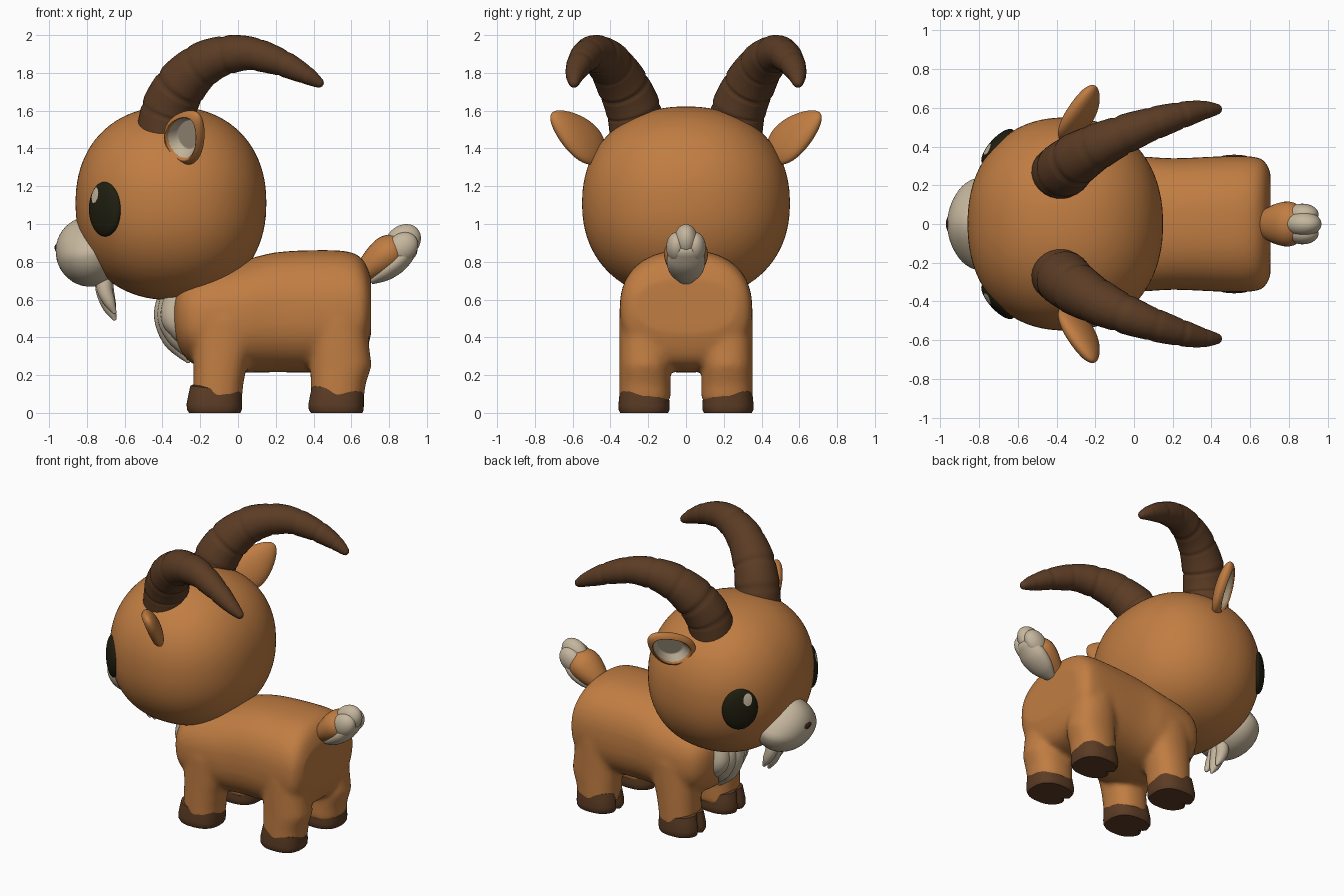
import bpy, bmesh, math
from mathutils import Vector, Matrix

if "Cube" in bpy.data.objects:
    bpy.data.objects.remove(bpy.data.objects["Cube"])


def material(name, rgb):
    m = bpy.data.materials.new(name)
    m.diffuse_color = (*rgb, 1)
    m.use_nodes = True
    m.node_tree.nodes["Principled BSDF"].inputs["Base Color"].default_value = m.diffuse_color
    return m


FUR = material("orange fur", (0.53, 0.205, 0.055))
HORN = material("dark brown horn", (0.105, 0.045, 0.018))
CREAM = material("cream fur", (0.56, 0.47, 0.34))
BLACK = material("eye black", (0.014, 0.013, 0.005))
NOSE = material("nose brown", (0.05, 0.02, 0.012))


def finish(bm, name, mats):
    bmesh.ops.recalc_face_normals(bm, faces=bm.faces)
    me = bpy.data.meshes.new(name)
    bm.to_mesh(me)
    bm.free()
    for m in mats:
        me.materials.append(m)
    me.shade_smooth()
    ob = bpy.data.objects.new(name, me)
    bpy.context.collection.objects.link(ob)
    return ob


def axes(a, b, c):
    return Matrix((a, b, c)).transposed()


def unit(x, y, z):
    return Vector((x, y, z)).normalized()


def blob(name, centre, radii, mat, rot=None, power=2, shape=None, mats=None, rule=None, subdiv=4):
    """Ellipsoid (or superellipsoid), optionally reshaped and coloured in its unit space."""
    bm = bmesh.new()
    bmesh.ops.create_icosphere(bm, subdivisions=subdiv, radius=1)
    if rule:
        for f in bm.faces:
            f.material_index = rule(f.calc_center_median())
    for v in bm.verts:
        p = v.co / sum(abs(c) ** power for c in v.co) ** (1 / power)
        if shape:
            p = shape(p)
        p = Vector([a * b for a, b in zip(p, radii)])
        v.co = Vector(centre) + (rot @ p if rot else p)
    return finish(bm, name, mats or [mat])


def bridge(bm, rings):
    """Skin a list of point rings and cap both ends."""
    rows = [[bm.verts.new(p) for p in r] for r in rings]
    n = len(rows[0])
    for a, b in zip(rows, rows[1:]):
        for i in range(n):
            bm.faces.new((a[i], a[(i + 1) % n], b[(i + 1) % n], b[i]))
    bm.faces.new(rows[0])
    bm.faces.new(rows[-1][::-1])


def spline(pts, steps):
    """Catmull-Rom through tuples of any size."""
    out = []
    for i in range(len(pts) - 1):
        p = [pts[max(0, min(len(pts) - 1, i + k))] for k in (-1, 0, 1, 2)]
        for j in range(steps):
            t = j / steps
            out.append([0.5 * (2 * b + (c - a) * t + (2 * a - 5 * b + 4 * c - d) * t * t
                               + (3 * b - a - 3 * c + d) * t ** 3) for a, b, c, d in zip(*p)])
    return out + [list(pts[-1])]


def tube(name, pts, mat, wide=1.0, steps=8, n=28, ridges=0):
    """Round tapering tube through (x, y, z, radius) points; ridges adds ring grooves."""
    path = spline(pts, steps)
    rings = []
    for i, (x, y, z, r) in enumerate(path):
        t = (Vector(path[min(i + 1, len(path) - 1)][:3]) - Vector(path[max(i - 1, 0)][:3])).normalized()
        side = Vector((0, 1, 0))
        side = (side - t * side.dot(t)).normalized()
        up = t.cross(side)
        if ridges:
            ph = (i / (len(path) - 1) * ridges) % 1
            r *= 1.03 - 0.08 * max(0, 1 - ph / 0.18) - 0.03 * ph
        rings.append([Vector((x, y, z)) + r * (side * math.cos(k * math.tau / n) * wide
                      + up * math.sin(k * math.tau / n)) for k in range(n)])
    # rounded end
    c = sum(rings[-1], Vector()) / n
    r = path[-1][3]
    for a in (0.4, 0.8, 1.2, 1.5):
        rings.append([c + (p - c) * math.cos(a) + t * r * math.sin(a) for p in rings[len(path) - 1]])
    bm = bmesh.new()
    bridge(bm, rings)
    return finish(bm, name, [mat])


def oval(n, a, b, power):
    """Superellipse outline."""
    out = []
    for k in range(n):
        c, s = math.cos(k * math.tau / n), math.sin(k * math.tau / n)
        out.append((a * math.copysign(abs(c) ** (2 / power), c), b * math.copysign(abs(s) ** (2 / power), s)))
    return out


# Body and four legs, fused into one smooth skin
bm = bmesh.new()
sections = [(-.345, .46, .58, .13), (-.31, .34, .68, .26), (-.22, .25, .75, .33), (0, .215, .80, .35),
            (.2, .215, .85, .34), (.45, .215, .862, .35), (.6, .24, .85, .35), (.67, .30, .80, .33),
            (.705, .42, .71, .27)]
bridge(bm, [[(x, u, (lo + hi) / 2 + v) for u, v in oval(40, w, (hi - lo) / 2, 2.4)]
            for x, lo, hi, w in spline(sections, 4)])
front_leg = [(.06, -.11, .13), (.15, -.105, .133), (.25, -.095, .142), (.35, -.08, .16), (.5, -.06, .18)]
rear_leg = [(.06, .525, .14), (.15, .53, .145), (.25, .545, .163), (.35, .54, .155), (.5, .53, .15)]
for leg in (front_leg, rear_leg):
    for s in (-1, 1):
        bridge(bm, [[(x + u, s * .217 + v, z) for u, v in oval(32, r, .136, 2.3)] for z, x, r in leg])
body = finish(bm, "body_and_legs", [FUR])
mod = body.modifiers.new("fuse", 'REMESH')
mod.mode = 'VOXEL'
mod.voxel_size = 0.016
mod.use_smooth_shade = True
mod = body.modifiers.new("soften", 'SMOOTH')
mod.factor = 0.5
mod.iterations = 10

# Cloven hooves with sloping tops
for label, xc in (("front", -.125), ("rear", .52)):
    for s in (-1, 1):
        rings = []
        for h, k, dx in ((0, .93, 0), (.1, .99, -.002), (.3, 1.0, -.002), (.7, .96, .004), (.95, .93, .008), (1, .85, .008)):
            ring = []
            for u, v in oval(72, .148 * k, .136 * k, 2.5):
                top = .13 - .13 * u
                if u < 0:
                    u += .045 * math.exp(-(v / .018) ** 2) * (1 - h * .7)
                ring.append((xc + dx + u, s * .222 + v, .003 + h * top if h else 0))
            rings.append(ring)
        bm = bmesh.new()
        bridge(bm, rings)
        ob = finish(bm, f"{label}_hoof", [HORN])
        bpy.context.view_layer.objects.active = ob
        ob.select_set(True)
        bpy.ops.object.shade_smooth_by_angle(angle=math.radians(40))
        ob.select_set(False)

# Head
HC, HR, HP = Vector((-.355, 0, 1.11)), (.505, .55, .512), 2.2
blob("head", HC, HR, FUR, power=HP, subdiv=5)

# Muzzle, narrower towards its top, and nose
blob("muzzle", (-.787, 0, .853), (.178, .24, .185), CREAM,
     axes(unit(-.97, 0, -.22), Vector((0, 1, 0)), unit(-.22, 0, .97)),
     shape=lambda p: Vector((p.x, p.y * (1 - .35 * max(0, p.z)), p.z)))
blob("nose", (-.945, 0, .875), (.027, .05, .026), NOSE, subdiv=3)

# Beard of three tufts
for dy, k in ((-.045, .85), (0, 1), (.045, .85)):
    tube("beard_tuft", [(-.71, dy * .6, .73, .045), (-.705, dy, .65, .048 * k),
                        (-.68, dy * 1.2, .73 - .17 * k, .036 * k), (-.655, dy * 1.2, .73 - .23 * k, .012)], CREAM)

# Chest ruff of overlapping tufts
for dy, k in ((-.10, .82), (-.05, .93), (0, 1), (.05, .93), (.10, .82)):
    back = abs(dy) * .35
    tube("chest_tuft", [(-.35 + back, dy * .8, .66, .06), (-.375 + back, dy, .52, .07),
                        (-.345 + back, dy, .66 - .26 * k, .06), (-.295 + back * .5, dy * .7, .66 - .34 * k, .035),
                        (-.265 + back * .3, dy * .5, .66 - .385 * k, .012)], CREAM)

for s in (-1, 1):
    # Eye with a glint cut into its faces
    d = Vector((-.352, s * .40, -.03))
    d /= sum(abs(c / r) ** HP for c, r in zip(d, HR)) ** (1 / HP)
    n = unit(-.74, s * .67, 0)
    t = unit(-.67, -s * .74, 0)
    blob("eye", HC + d - n * .016, (.045, .118, .145), BLACK, axes(n, t, Vector((0, 0, 1))), mats=[BLACK, CREAM],
         rule=lambda p: int(p.x > 0 and ((p.y - .38) / .26) ** 2 + ((p.z - .5) / .28) ** 2 < 1), subdiv=6)

    # Ear: a leaf with a hollow cream inside
    a = unit(.33, s * .73, .6)
    n = unit(-.7, s * .6, -.4)
    n = (n - a * n.dot(a)).normalized()
    w = a.cross(n)

    def leaf(p):
        r = math.hypot(p.x, p.y)
        z = p.z
        if z > 0 and r < .8:
            z = .6 - 1.0 * min(1, (.8 - r) / .25)
        return Vector((p.x, p.y * (1 - .3 * p.x), z))

    blob("ear", (-.275, s * .575, 1.47), (.188, .122, .055), FUR, axes(a, w, n), shape=leaf, mats=[FUR, CREAM],
         rule=lambda p: int(p.z > 0 and math.hypot(p.x, p.y) < .74), subdiv=6)

    # Ridged horn sweeping back and outwards
    horn = [(-.39, .25, 1.46, .148), (-.365, .28, 1.61, .143), (-.285, .345, 1.755, .132), (-.15, .42, 1.865, .113),
            (.03, .495, 1.905, .092), (.2, .55, 1.865, .074), (.34, .585, 1.80, .053), (.425, .593, 1.75, .03)]
    tube("horn", [(x, s * y, z, r) for x, y, z, r in horn], HORN, steps=12, ridges=8)

# Tail: orange root, cream tip lobes and underside
tube("tail_root", [(.65, 0, .73, .05), (.74, 0, .80, .088), (.81, 0, .855, .095), (.87, 0, .90, .06)], FUR, wide=1.2)
tail = axes(unit(.75, 0, .66), Vector((0, 1, 0)), unit(-.66, 0, .75))
blob("tail_tip", (.872, 0, .905), (.105, .065, .085), CREAM, tail)
for s in (-1, 1):
    blob("tail_tip_lobe", (.87, s * .05, .875), (.09, .055, .075), CREAM, tail)
tube("tail_underside", [(.70, 0, .70, .022), (.77, 0, .745, .05), (.84, 0, .80, .06), (.90, 0, .86, .05)], CREAM, wide=1.7)
